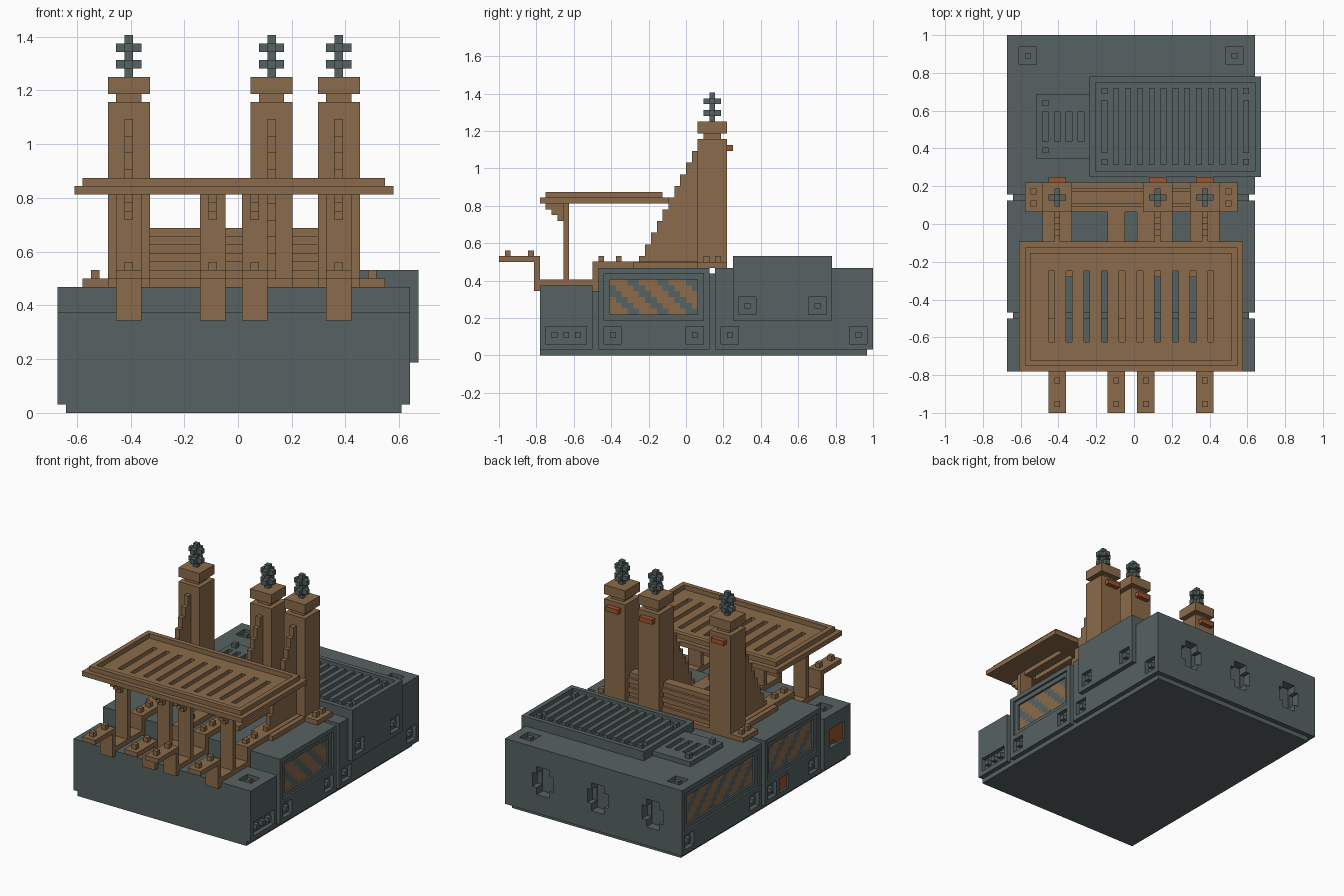
import bpy, bmesh

old = bpy.data.objects.get("Cube")
if old:
    bpy.data.objects.remove(old)

U = 1 / 32            # grid unit
MID = 21.5            # grid column on the centre line


def material(name, rgb):
    m = bpy.data.materials.new(name)
    m.use_nodes = True
    m.diffuse_color = (*rgb, 1)
    bsdf = m.node_tree.nodes["Principled BSDF"]
    bsdf.inputs["Base Color"].default_value = (*rgb, 1)
    bsdf.inputs["Roughness"].default_value = 0.9
    return m


slate = material("slate", (0.095, 0.122, 0.122))
brown = material("brown", (0.26, 0.148, 0.07))
rust = material("rust", (0.34, 0.09, 0.025))


def boxes(name, mat, items):
    """One object made of axis-aligned boxes (x0, x1, y0, y1, z0, z1)."""
    bm = bmesh.new()
    for x0, x1, y0, y1, z0, z1 in items:
        made = bmesh.ops.create_cube(bm, size=1)
        for v in made["verts"]:
            v.co.x = ((x0 if v.co.x < 0 else x1) - MID) * U
            v.co.y = (y0 if v.co.y < 0 else y1) * U
            v.co.z = (z0 if v.co.z < 0 else z1) * U
    mesh = bpy.data.meshes.new(name)
    bm.to_mesh(mesh)
    bm.free()
    mesh.materials.append(mat)
    ob = bpy.data.objects.new(name, mesh)
    bpy.context.collection.objects.link(ob)
    return ob


def carve(ob, cuts):
    """Subtract boxes from an object and bake the result."""
    cutter = boxes("cutter", slate, cuts)
    cutter.hide_render = True
    mod = ob.modifiers.new("carve", 'BOOLEAN')
    mod.object, mod.solver, mod.use_self = cutter, 'EXACT', True
    deps = bpy.context.evaluated_depsgraph_get()
    mesh = bpy.data.meshes.new_from_object(ob.evaluated_get(deps))
    ob.modifiers.clear()
    ob.data = mesh
    bpy.data.objects.remove(cutter)


DEEP = 0.9
studs = []


def side_cut(side, y0, y1, z0, z1, deep=DEEP, face=None):
    x = face or (42 if side > 0 else 0)
    a, b = sorted((x - side * deep, x + side))
    return a, b, y0, y1, z0, z1


def side_socket(side, y, z=2, face=None, count=1):
    """Square pocket with studs inside it, on a side wall."""
    x = face or (42 if side > 0 else 0)
    a, b = sorted((x, x - side))
    for i in range(count):
        s = y + 1 + 2 * i
        studs.append((a, b, s, s + 1, z + 1, z + 2))
    return side_cut(side, y, y + 1 + 2 * count, z, z + 3, face=face)


def top_socket(x, y, z):
    studs.append((x + 1, x + 2, y + 1, y + 2, z - 1, z))
    return x, x + 3, y, y + 3, z - DEEP, z + 1


def window(side, y0, y1):
    """Framed recess for a striped panel."""
    return [side_cut(side, y0 - 1, y1 + 1, 6, 14, 0.4),
            side_cut(side, y0, y1, 7, 13, 0.85)]


def stripes(name, side, y0, y1):
    """Grid panel coloured in stepped diagonal bands."""
    x = ((42 - 0.8 if side > 0 else 0.8) - MID) * U
    bm = bmesh.new()
    for j in range(y0, y1):
        for k in range(7, 13):
            corners = [(j, k), (j + 1, k), (j + 1, k + 1), (j, k + 1)]
            f = bm.faces.new([bm.verts.new((x, a * U, b * U))
                              for a, b in corners[::side]])
            f.material_index = int((j + k + 6) % 5 < 3)
    bmesh.ops.remove_doubles(bm, verts=bm.verts, dist=U / 10)
    mesh = bpy.data.meshes.new(name)
    bm.to_mesh(mesh)
    bm.free()
    mesh.materials.append(slate)
    mesh.materials.append(brown)
    bpy.context.collection.objects.link(bpy.data.objects.new(name, mesh))


# Base slab and the core seen in the seams between blocks
boxes("base_slab", slate, [(1, 41, -25, 31, 0, 1)])
boxes("core", slate, [(1, 41, -24, -15, 1, 11), (1, 41, -15, 29, 1, 14)])

# Front block
front = boxes("front_block", slate, [(0, 42, -25, -16, 1, 12)])
carve(front, [side_socket(1, -24, count=3), side_cut(-1, -23, -18, 5, 9),
              top_socket(37, -22, 12), top_socket(2, -22, 12)])

# Middle block with striped windows
middle = boxes("middle_block", slate, [(0, 42, -15, 4, 1, 15)])
cuts = [side_cut(-1, -4, -1, 2, 5)]
for side in (1, -1):
    cuts += window(side, -13, 2)
    cuts += [side_socket(side, y) for y in (-14, 0)]
    stripes("middle_stripes", side, -13, 2)
carve(middle, cuts)

# Rear block with a striped window and cross-shaped ports
rear = boxes("rear_block", slate, [(0, 42, 5, 32, 1, 15)])
cuts = window(-1, 7, 30)
cuts += [side_socket(s, y) for s in (1, -1) for y in (6, 28)]
cuts += [top_socket(x, 27, 15) for x in (2, 37)]
for x in (7, 20, 33):
    cuts += [(x - 1.5, x + 1.5, 30, 33, 5, 11), (x - 2.5, x + 2.5, 30.2, 33, 6.5, 9.5)]
carve(rear, cuts)
stripes("rear_stripes", -1, 7, 30)

# Rust panels in the side pockets
boxes("rust_panels", rust, [(0.5, 1, -23, -20.5, 5, 9), (0.4, 1, -20.5, -18, 6, 9),
                            (0.5, 1, -4, -1, 2, 5)])

# Large vent: recessed panel with ribs
vent = boxes("large_vent", slate, [(14, 43, 8, 25, 6, 17)])
carve(vent, [(15, 42, 9, 24, 16, 18)]
      + [side_socket(1, y, 7, 43) for y in (9, 21)])
ribs = [(x, x + 1, 10, 23, 16, 17) for x in range(18, 40, 2)]
for x in (16, 40):
    ribs += [(x, x + 1, a, b, 16, 17) for a, b in ((10, 11), (12, 21), (22, 23))]
boxes("large_vent_ribs", slate, ribs)

# Small vent
small = boxes("small_vent", slate, [(5, 14, 11, 22, 15, 16)])
carve(small, [(6, 13, 14, 19, 15.1, 17)])
boxes("small_vent_ribs", slate, [(x, x + 1, 14, 19, 15, 16) for x in (7, 9, 11)]
      + [(6, 7, y, y + 1, 16, 17) for y in (12, 20)])
boxes("socket_studs", slate, studs)

# Chimneys with cap, stepped buttress, rust tab and finial
for x in (6, 23, 31):
    boxes("chimney", brown, [(x, x + 5, 2, 7, 15, 37), (x + 1, x + 4, 3, 6, 37, 38),
                             (x, x + 5, 2, 7, 38, 40), (x, x + 5, -9, 2, 15, 16)])
    boxes("buttress", brown, [(x + 2, x + 3, 1 - k, 2 - k, 16, 35 - 2 * k)
                              for k in range(10)])
    boxes("rust_tab", rust, [(x + 1, x + 4, 7, 8, 35, 36)])
    finial = [(x + 2, x + 3, 4, 5, 40, 45)]
    for z in (41, 43):
        finial += [(x + 1, x + 4, 4, 5, z, z + 1), (x + 2, x + 3, 3, 6, z, z + 1)]
    boxes("finial", slate, finial)

# Chimney footing and slatted wall
boxes("footing", brown, [(3, 39, 2, 7, 15, 16)]
      + [(x, x + 1, y, y + 1, 16, 17) for x in (4, 37) for y in (3, 5)])
boxes("slat_wall", brown, [(11, 31, 3 + k % 2 / 2, 6 - k % 2 / 2, 16 + k, 17 + k)
                           for k in range(6)])

# Clamped feet and roof posts
for x in (7, 17, 22, 32):
    w = x + 3
    foot = [(x, w, -32, -25, 16, 17), (x, w, -26, -25, 11, 17),
            (x, w, -25, -16, 12, 13), (x, w, -16, -15, 11, 16),
            (x, w, -16, 2, 15, 16.1)]
    foot += [(x + 1, x + 2, y, y + 1, z, z + 1)
             for y, z in ((-31, 17), (-27, 17), (-15, 16), (-12, 16))]
    boxes("foot", brown, foot)
    boxes("roof_post", brown, [(x, w, -21, -20, 13, 26)]
          + [(x + 1, x + 2, -22 - k, -21 - k, 23 + k, 26) for k in range(3)])

# Slotted roof with raised rim
roof = boxes("roof", brown, [(2, 40, -25, -3, 26, 27)])
carve(roof, [(x, x + 1, -20, -8, 25, 28) for x in range(7, 37, 3)])
rim = boxes("roof_rim", brown, [(3, 39, -24, -4, 27, 28)])
carve(rim, [(4, 38, -23, -5, 26, 29)])
